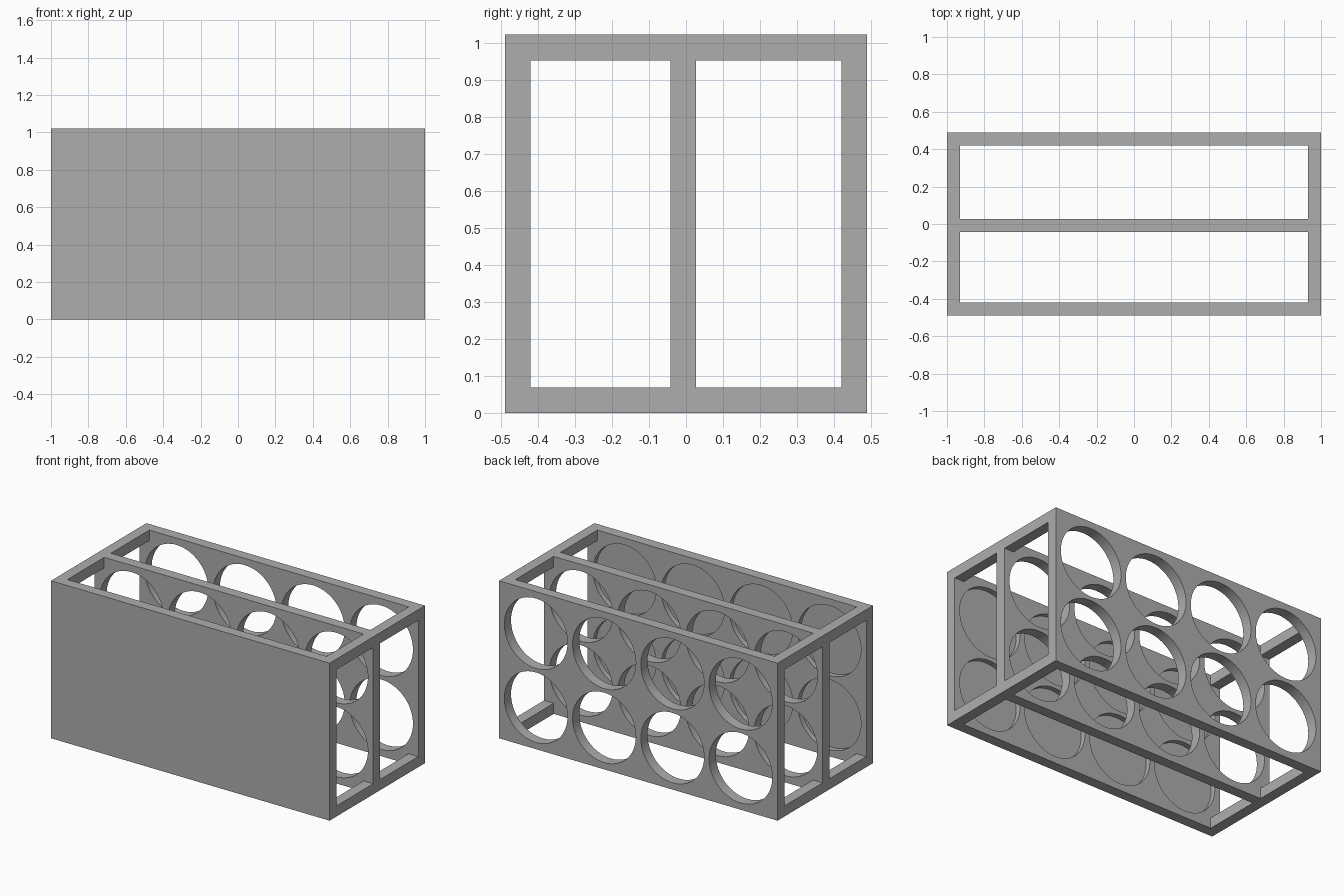
import bpy, bmesh, math
from mathutils import Matrix, Vector

if "Cube" in bpy.data.objects:
    bpy.data.objects.remove(bpy.data.objects["Cube"], do_unlink=True)

HX, HY, H, T = 1.0, 0.489, 1.022, 0.069   # half length, half depth, height, wall
RECESS = 0.034                            # depth of the pockets in the closed front panel

grey = bpy.data.materials.new("plain_grey")
grey.use_nodes = True
grey.diffuse_color = (0.42, 0.42, 0.42, 1)
grey.node_tree.nodes["Principled BSDF"].inputs["Base Color"].default_value = grey.diffuse_color


def make_object(name, bm):
    bmesh.ops.recalc_face_normals(bm, faces=bm.faces)
    mesh = bpy.data.meshes.new(name)
    bm.to_mesh(mesh)
    bm.free()
    mesh.materials.append(grey)
    obj = bpy.data.objects.new(name, mesh)
    bpy.context.collection.objects.link(obj)
    return obj


def prism(name, outline, y0, y1):
    """Extrude an (x, z) outline from y0 to y1."""
    bm = bmesh.new()
    face = bm.faces.new([bm.verts.new((x, y0, z)) for x, z in outline])
    new = bmesh.ops.extrude_face_region(bm, geom=[face])["geom"]
    verts = [g for g in new if isinstance(g, bmesh.types.BMVert)]
    bmesh.ops.translate(bm, verts=verts, vec=Vector((0, y1 - y0, 0)))
    return make_object(name, bm)


def cut(target, cutter):
    cutter.hide_render = True
    mod = target.modifiers.new("cut", "BOOLEAN")
    mod.operation, mod.solver, mod.object = "DIFFERENCE", "EXACT", cutter
    bpy.context.view_layer.objects.active = target
    bpy.ops.object.modifier_apply(modifier=mod.name)
    bpy.data.objects.remove(cutter, do_unlink=True)


# Solid block of the rack
rack = prism("storage_rack", [(-HX, 0), (HX, 0), (HX, H), (-HX, H)], -HY, HY)

# Two bays open at the top, bottom and ends, leaving cross rails at the end corners
a, b, lo, hi, e = HX - T, HX + 0.1, T, H - T, 0.1
bay = [(-a, -e), (a, -e), (a, lo), (b, lo), (b, hi), (a, hi),
       (a, H + e), (-a, H + e), (-a, hi), (-b, hi), (-b, lo), (-a, lo)]
for y0, y1 in ((T - HY, -0.042), (0.027, HY - T)):
    cut(rack, prism("bay_cutter", bay, y0, y1))

# Round holes through the back and middle panels, stopping inside the front panel
y0, y1 = -HY + T - RECESS, HY + e
for x in (-0.735, -0.245, 0.245, 0.735):
    for z in (H / 2 - 0.24, H / 2 + 0.24):
        bm = bmesh.new()
        place = Matrix.Translation((x, (y0 + y1) / 2, z)) @ Matrix.Rotation(math.pi / 2, 4, "X")
        bmesh.ops.create_cone(bm, cap_ends=True, segments=64, radius1=0.227,
                              radius2=0.227, depth=y1 - y0, matrix=place)
        cut(rack, make_object("hole_cutter", bm))

# Smooth hole walls with crisp edges
bpy.ops.object.select_all(action="DESELECT")
rack.select_set(True)
bpy.context.view_layer.objects.active = rack
bpy.ops.object.shade_smooth_by_angle(angle=math.radians(30))
